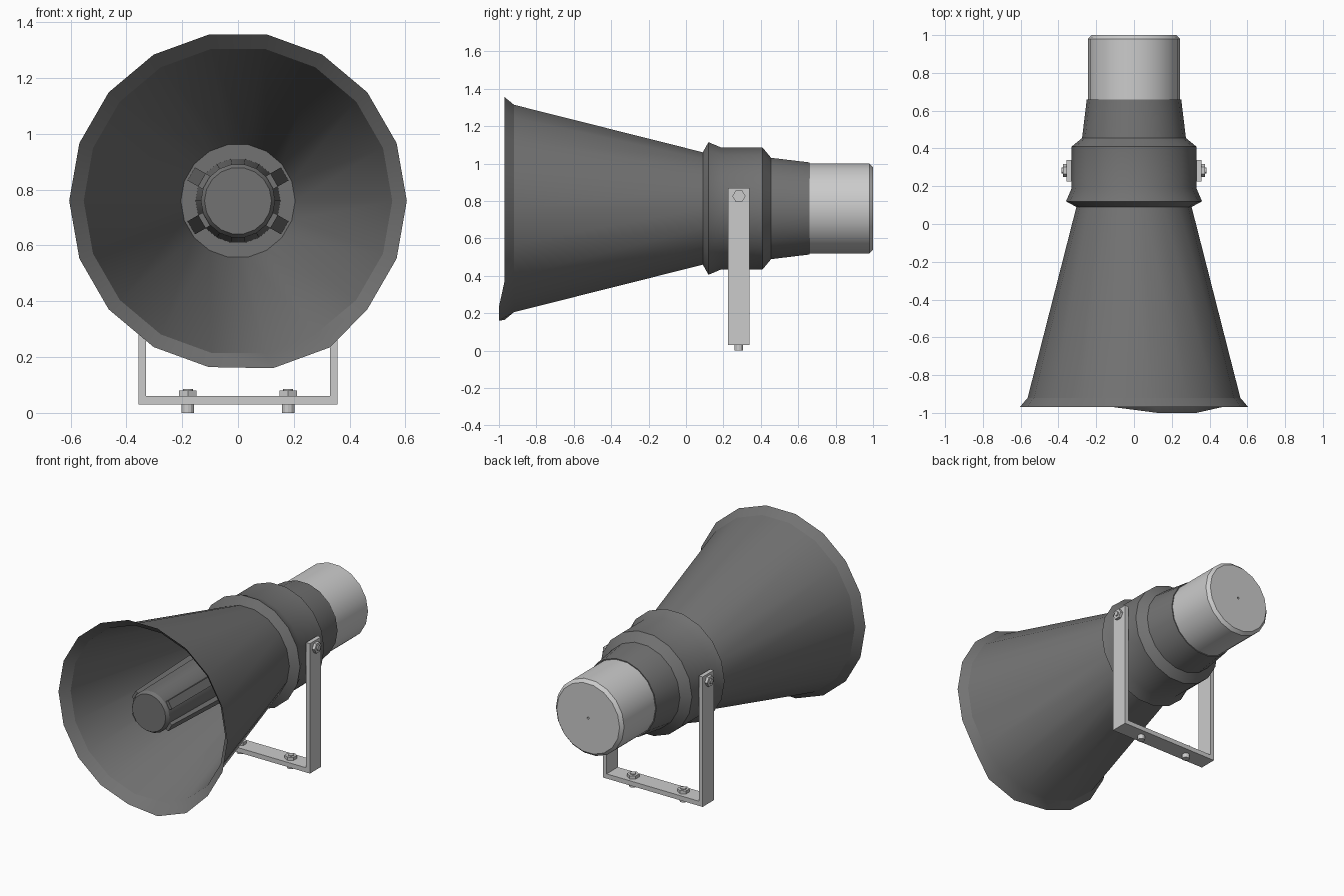
import bpy, bmesh
from math import sin, cos, pi, radians
from mathutils import Matrix, Vector

if "Cube" in bpy.data.objects:
    bpy.data.objects.remove(bpy.data.objects["Cube"])

AXIS_Z = 0.76
N = 18

dark = bpy.data.materials.new("dark_grey")
dark.diffuse_color = (0.17, 0.17, 0.17, 1)
dark.use_nodes = True
dark.node_tree.nodes["Principled BSDF"].inputs["Base Color"].default_value = dark.diffuse_color


def finish(name, bm, mat=None, smooth=True):
    bmesh.ops.recalc_face_normals(bm, faces=bm.faces[:])
    me = bpy.data.meshes.new(name)
    bm.to_mesh(me)
    bm.free()
    ob = bpy.data.objects.new(name, me)
    bpy.context.collection.objects.link(ob)
    if mat:
        me.materials.append(mat)
    if smooth:
        bpy.ops.object.select_all(action='DESELECT')
        ob.select_set(True)
        bpy.context.view_layer.objects.active = ob
        bpy.ops.object.shade_smooth_by_angle(angle=radians(25))
    return ob


def lathe(profile):
    """Closed solid turned about the horn axis from (y, radius) points."""
    bm = bmesh.new()
    rings = []
    for y, r in profile:
        rings.append([bm.verts.new((r * cos(2 * pi * i / N), y,
                                    AXIS_Z + r * sin(2 * pi * i / N))) for i in range(N)])
    for a, b in zip(rings, rings[1:]):
        for i in range(N):
            j = (i + 1) % N
            bm.faces.new((a[i], a[j], b[j], b[i]))
    bm.faces.new(rings[0])
    bm.faces.new(rings[-1])
    return bm, rings


# Horn shell: inner cone, flared rim, collar and rear taper
bm, rings = lathe([(0.45, 0.205), (-0.92, 0.553), (-0.97, 0.605), (-0.92, 0.563),
                   (0.09, 0.305), (0.12, 0.36), (0.19, 0.33), (0.41, 0.33),
                   (0.455, 0.275), (0.66, 0.25)])
# Dented patch at the lower rim
rings[2][14].co = (0.125, -1.0, 0.16)
rings[2][15].co = (0.33, -1.0, 0.235)
finish("horn", bm, dark)

# Driver can at the back, with a tiny hole in its cap
bm, _ = lathe([(0.65, 0.244), (0.98, 0.244), (1.0, 0.225), (1.0, 0.007), (0.99, 0.007)])
finish("driver_can", bm)

# Centre plug inside the horn
bm, _ = lathe([(0.455, 0.152), (-0.89, 0.133), (-0.91, 0.12)])
finish("centre_plug", bm, dark)

# Four tapered fins along the plug
for k, ang in enumerate((30, 150, 210, 330)):
    bm = bmesh.new()
    out = Vector((cos(radians(ang)), 0, sin(radians(ang))))
    side = Vector((-out.z, 0, out.x)) * 0.027
    c = Vector((0, 0, AXIS_Z))
    for y, r in ((-0.88, 0.150), (0.452, 0.193)):
        for rr in (0.10, r):
            for s in (-1, 1):
                bm.verts.new(c + out * rr + side * s + Vector((0, y, 0)))
    bmesh.ops.convex_hull(bm, input=bm.verts[:])
    bmesh.ops.dissolve_limit(bm, angle_limit=0.01, verts=bm.verts[:], edges=bm.edges[:])
    finish(f"plug_fin_{k + 1}", bm, dark, False)

# U-shaped mounting bracket, extruded along y
outline = [(-0.357, 0.03), (0.357, 0.03), (0.357, 0.87), (0.33, 0.87),
           (0.33, 0.06), (-0.33, 0.06), (-0.33, 0.87), (-0.357, 0.87)]
bm = bmesh.new()
face = bm.faces.new([bm.verts.new((x, 0.225, z)) for x, z in outline])
ext = bmesh.ops.extrude_face_region(bm, geom=[face])
bmesh.ops.translate(bm, vec=(0, 0.115, 0),
                    verts=[v for v in ext['geom'] if isinstance(v, bmesh.types.BMVert)])
finish("bracket", bm, None, False)


def bolt(name, parts, place):
    """Stack of prisms along local z: (sides, radius, z0, z1)."""
    bm = bmesh.new()
    for n, r, z0, z1 in parts:
        bmesh.ops.create_cone(bm, cap_ends=True, segments=n, radius1=r, radius2=r,
                              depth=z1 - z0,
                              matrix=place @ Matrix.Translation((0, 0, (z0 + z1) / 2)))
    finish(name, bm)


for s, tag in ((-1, "left"), (1, "right")):
    # Base bolts through the bracket foot
    bolt(f"base_bolt_{tag}", [(12, 0.023, 0.0, 0.075), (6, 0.036, 0.059, 0.08),
                              (12, 0.018, 0.075, 0.086)],
         Matrix.Translation((s * 0.18, 0.283, 0)))
    # Pivot bolts through the bracket arms
    bolt(f"pivot_bolt_{tag}", [(6, 0.035, -0.005, 0.018), (12, 0.016, 0.01, 0.026)],
         Matrix.Translation((s * 0.357, 0.283, 0.826)) @ Matrix.Rotation(s * pi / 2, 4, 'Y'))
